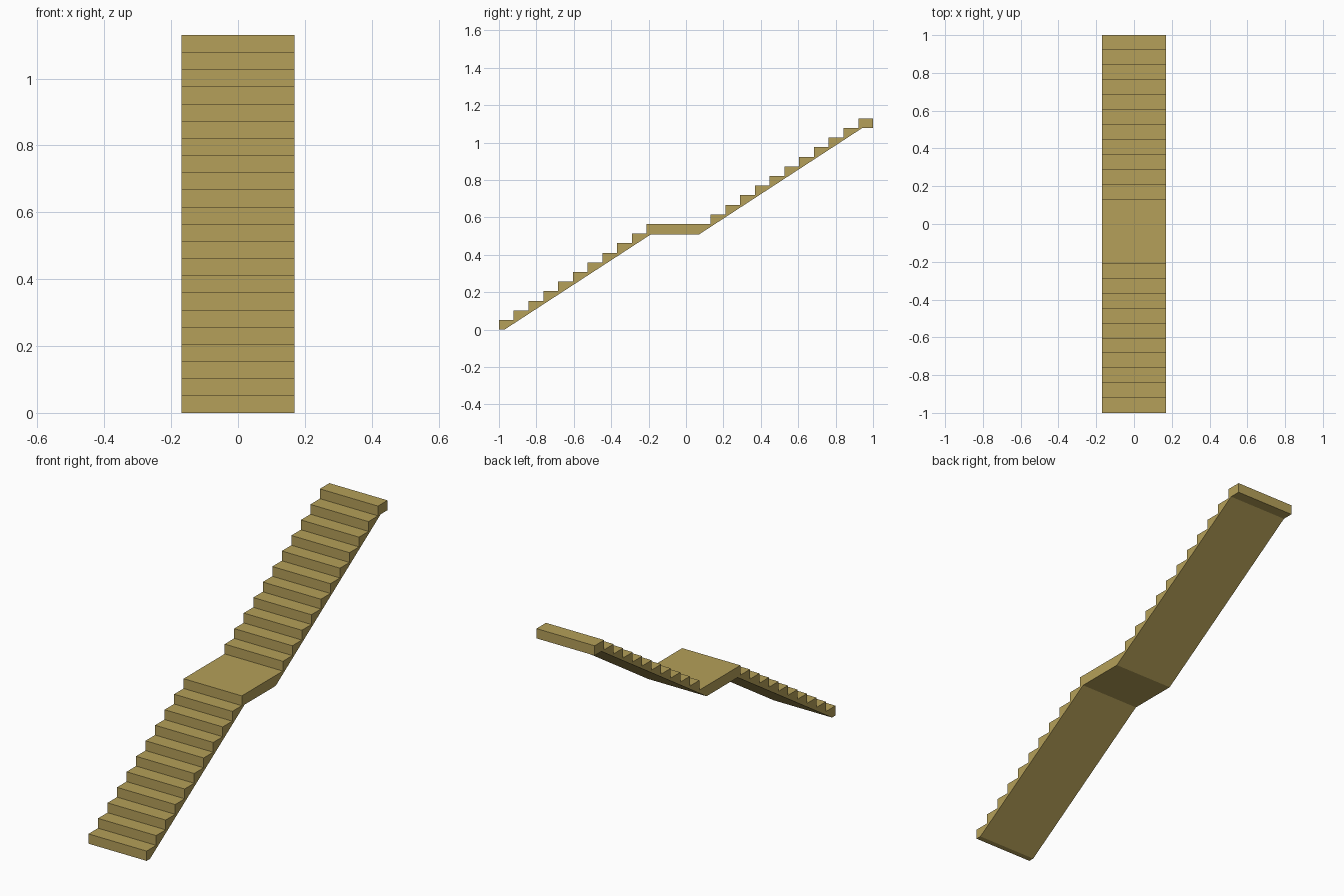
import bpy, bmesh

if "Cube" in bpy.data.objects:
    bpy.data.objects.remove(bpy.data.objects["Cube"])

RISE, RUN = 1.13 / 22, 0.079
HALF_W = 0.169
LANDING_START, LANDING_END = -0.21, 0.131
LANDING_UNDER = 0.51


def flight(y, z, steps):
    """Riser and tread corners of a run of steps, starting at the foot (y, z)."""
    pts = []
    for i in range(steps):
        pts += [(y + i * RUN, z + i * RISE), (y + i * RUN, z + (i + 1) * RISE)]
    return pts


# Stepped upper edge: lower flight, landing, upper flight
profile = flight(-1.0, 0.0, 10)
profile += [(LANDING_START, 10 * RISE), (LANDING_START, 11 * RISE)]
profile += flight(LANDING_END, 11 * RISE, 11)

# Sloping soffit, from the top block back down to the foot
profile += [(1.0, 22 * RISE), (1.0, 21 * RISE), (0.943, 21 * RISE),
            (0.071, LANDING_UNDER), (-0.187, LANDING_UNDER), (-0.971, 0.0)]

# Extrude the side profile across the stair width
bm = bmesh.new()
side = bm.faces.new([bm.verts.new((-HALF_W, y, z)) for y, z in profile])
out = bmesh.ops.extrude_face_region(bm, geom=[side], use_keep_orig=True)
moved = [v for v in out["geom"] if isinstance(v, bmesh.types.BMVert)]
bmesh.ops.translate(bm, verts=moved, vec=(2 * HALF_W, 0, 0))
bmesh.ops.recalc_face_normals(bm, faces=bm.faces)
mesh = bpy.data.meshes.new("staircase")
bm.to_mesh(mesh)
bm.free()

stairs = bpy.data.objects.new("staircase", mesh)
bpy.context.collection.objects.link(stairs)

# Ochre finish
mat = bpy.data.materials.new("ochre")
mat.diffuse_color = (0.46, 0.35, 0.10, 1)
mat.use_nodes = True
mat.node_tree.nodes["Principled BSDF"].inputs["Base Color"].default_value = mat.diffuse_color
mesh.materials.append(mat)
